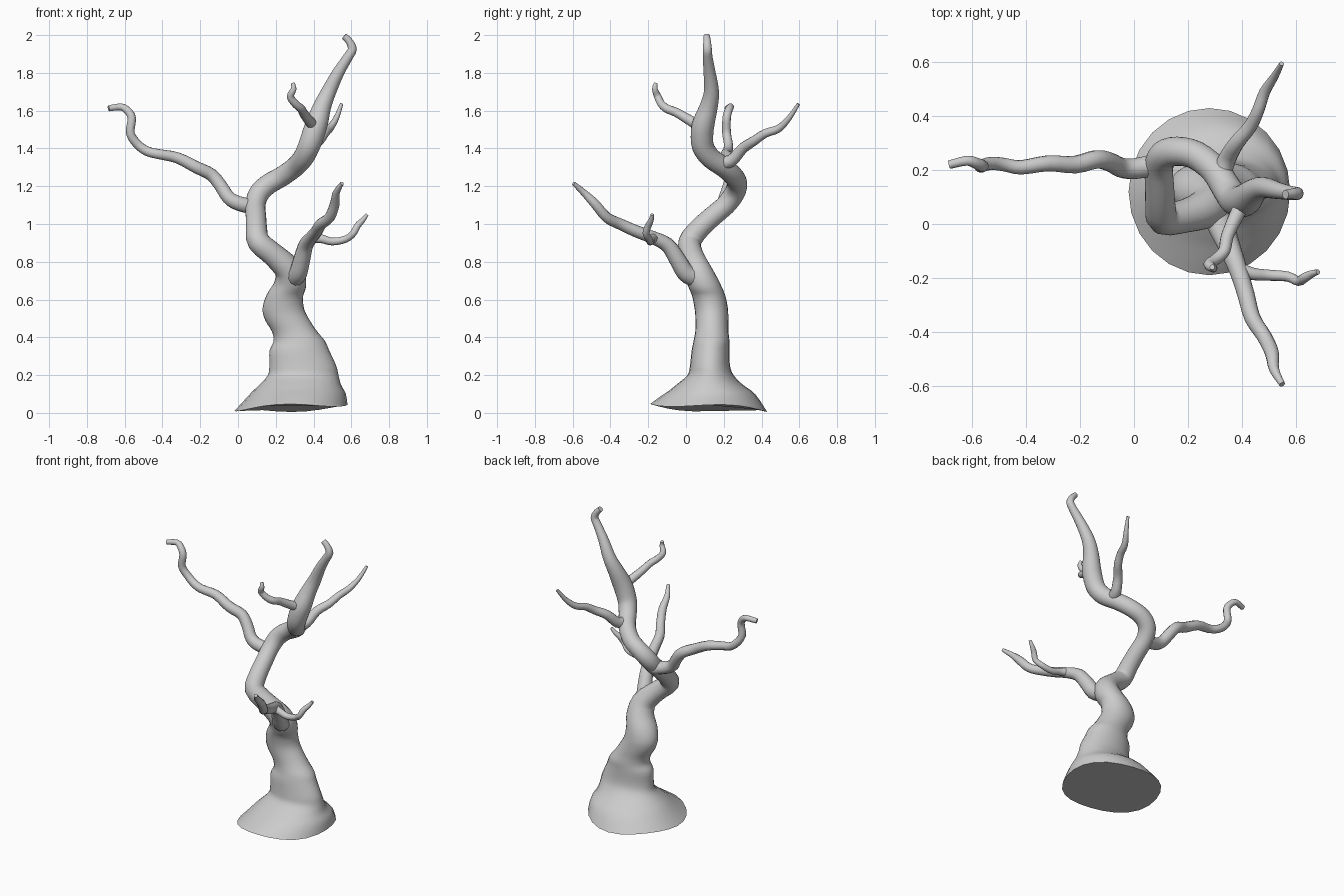
import bpy, bmesh, math
from mathutils import Vector


def spline(pts, steps):
    """Catmull-Rom resampling of rows (x, y, z, ra, rb)."""
    out = []
    n = len(pts)
    for i in range(n - 1):
        p0, p1, p2, p3 = pts[max(i - 1, 0)], pts[i], pts[i + 1], pts[min(i + 2, n - 1)]
        for s in range(steps):
            t = s / steps
            out.append([0.5 * (2 * b + (c - a) * t + (2 * a - 5 * b + 4 * c - d) * t * t
                               + (3 * b - a - 3 * c + d) * t ** 3)
                        for a, b, c, d in zip(p0, p1, p2, p3)])
    out.append(list(pts[-1]))
    return out


def tube(name, pts, sides=12, steps=3, upright_below=-1.0, wavy_foot=False):
    """Sweep an elliptical section along a path with a twist-free frame."""
    rows = spline(pts, steps)
    pos = [Vector(r[:3]) for r in rows]
    bm = bmesh.new()
    rings = []
    u = Vector((1, 0, 0))
    for i, r in enumerate(rows):
        tan = (pos[min(i + 1, len(pos) - 1)] - pos[max(i - 1, 0)]).normalized()
        up = Vector((0, 0, 1))
        if upright_below > 0:
            k = min(max((r[2] - upright_below) / 0.2, 0), 1)
            tan = up.lerp(tan, k).normalized()
        u = u - tan * u.dot(tan)
        if u.length < 0.05:
            u = tan.orthogonal()
        u.normalize()
        v = tan.cross(u)
        ring = []
        for j in range(sides):
            a = 2 * math.pi * j / sides
            co = pos[i] + u * (math.cos(a) * r[3]) + v * (math.sin(a) * r[4])
            if wavy_foot and r[2] < 0.12:
                # uneven foot, higher at front right
                w = 1 - max(r[2] - 0.03, 0) / 0.09
                co.z += w * (0.017 * math.cos(a + 0.8) + 0.010 * math.sin(3 * a + 0.5))
                co.z = max(co.z, 0.0)
            ring.append(bm.verts.new(co))
        rings.append(ring)
    for a, b in zip(rings, rings[1:]):
        for j in range(sides):
            k = (j + 1) % sides
            bm.faces.new((a[j], a[k], b[k], b[j]))
    bm.faces.new(rings[0][::-1])
    bm.faces.new(rings[-1])
    bmesh.ops.recalc_face_normals(bm, faces=bm.faces)
    me = bpy.data.meshes.new(name)
    bm.to_mesh(me)
    bm.free()
    ob = bpy.data.objects.new(name, me)
    bpy.context.collection.objects.link(ob)
    bpy.ops.object.select_all(action='DESELECT')
    ob.select_set(True)
    bpy.context.view_layer.objects.active = ob
    bpy.ops.object.shade_smooth_by_angle(angle=math.radians(50))
    return ob


def branch(name, path, radii):
    """Round branch; radii are spread evenly along the path."""
    n, m = len(path), len(radii)
    pts = []
    for i, p in enumerate(path):
        t = i / (n - 1) * (m - 1)
        k = min(int(t), m - 2)
        r = radii[k] + (radii[k + 1] - radii[k]) * (t - k)
        pts.append((*p, r, r))
    return tube(name, pts)


# Flared base and lower trunk: centre, half width x, half width y
lower = [(.28, .12, .026, .30, .31), (.315, .13, .10, .255, .24),
         (.33, .125, .15, .215, .175), (.345, .13, .20, .187, .122),
         (.343, .127, .25, .177, .106), (.325, .13, .33, .158, .10),
         (.325, .135, .38, .136, .095), (.30, .137, .43, .120, .088),
         (.262, .137, .49, .118, .087), (.24, .134, .55, .110, .088),
         (.247, .12, .62, .098, .088), (.275, .095, .68, .086, .084)]
# Winding upper trunk: centre and radius
upper = [(.27, .06, .755, .075), (.19, .03, .835, .062), (.11, .02, .905, .060),
         (.098, .07, .975, .056), (.095, .14, 1.04, .054), (.092, .21, 1.10, .053),
         (.11, .255, 1.16, .055), (.16, .27, 1.21, .054), (.23, .255, 1.25, .053),
         (.30, .20, 1.30, .053), (.345, .13, 1.35, .055), (.375, .09, 1.41, .058),
         (.40, .085, 1.48, .060), (.42, .095, 1.54, .058), (.445, .12, 1.62, .048),
         (.48, .135, 1.70, .040), (.53, .125, 1.80, .032), (.58, .115, 1.88, .026),
         (.605, .113, 1.925, .024), (.59, .112, 1.965, .020), (.562, .11, 1.995, .017)]
tube("trunk", lower + [(*p, p[3]) for p in upper], sides=24, steps=3,
     upright_below=0.62, wavy_foot=True)

# Long left branch
branch("left_branch",
       [(.08, .22, 1.09), (0, .205, 1.11), (-.05, .21, 1.14), (-.09, .23, 1.20),
        (-.14, .24, 1.26), (-.22, .22, 1.30), (-.32, .225, 1.35), (-.42, .21, 1.37),
        (-.48, .22, 1.385), (-.53, .225, 1.42), (-.57, .215, 1.48), (-.562, .215, 1.56),
        (-.585, .225, 1.60), (-.62, .235, 1.62), (-.685, .22, 1.612)],
       [.042, .036, .034, .027, .024, .022, .016])

# Upper branch reaching to the back
branch("back_branch",
       [(.32, .17, 1.32), (.345, .24, 1.335), (.38, .30, 1.40), (.43, .36, 1.44),
        (.46, .42, 1.48), (.485, .49, 1.505), (.52, .545, 1.56), (.548, .595, 1.635)],
       [.038, .030, .024, .020, .009])

# Small upper branch reaching to the front
branch("upper_front_branch",
       [(.40, .07, 1.52), (.37, .01, 1.555), (.345, -.05, 1.59), (.335, -.10, 1.61),
        (.305, -.13, 1.635), (.277, -.15, 1.675), (.295, -.165, 1.715), (.29, -.16, 1.745)],
       [.030, .024, .022, .019, .010])

# Low front branch
branch("lower_front_branch",
       [(.30, .04, .72), (.32, -.005, .745), (.34, -.05, .82), (.36, -.10, .89),
        (.39, -.18, .93), (.415, -.26, .96), (.44, -.35, 1.0), (.485, -.42, 1.035),
        (.512, -.48, 1.105), (.52, -.54, 1.165), (.55, -.595, 1.215)],
       [.052, .045, .034, .030, .026, .011])

# Side twig growing from the low front branch
branch("side_twig",
       [(.385, -.165, .925), (.44, -.185, .922), (.50, -.19, .907), (.57, -.195, .92),
        (.61, -.212, .95), (.632, -.20, .99), (.66, -.185, 1.02), (.683, -.178, 1.05)],
       [.026, .021, .018, .018, .009])
